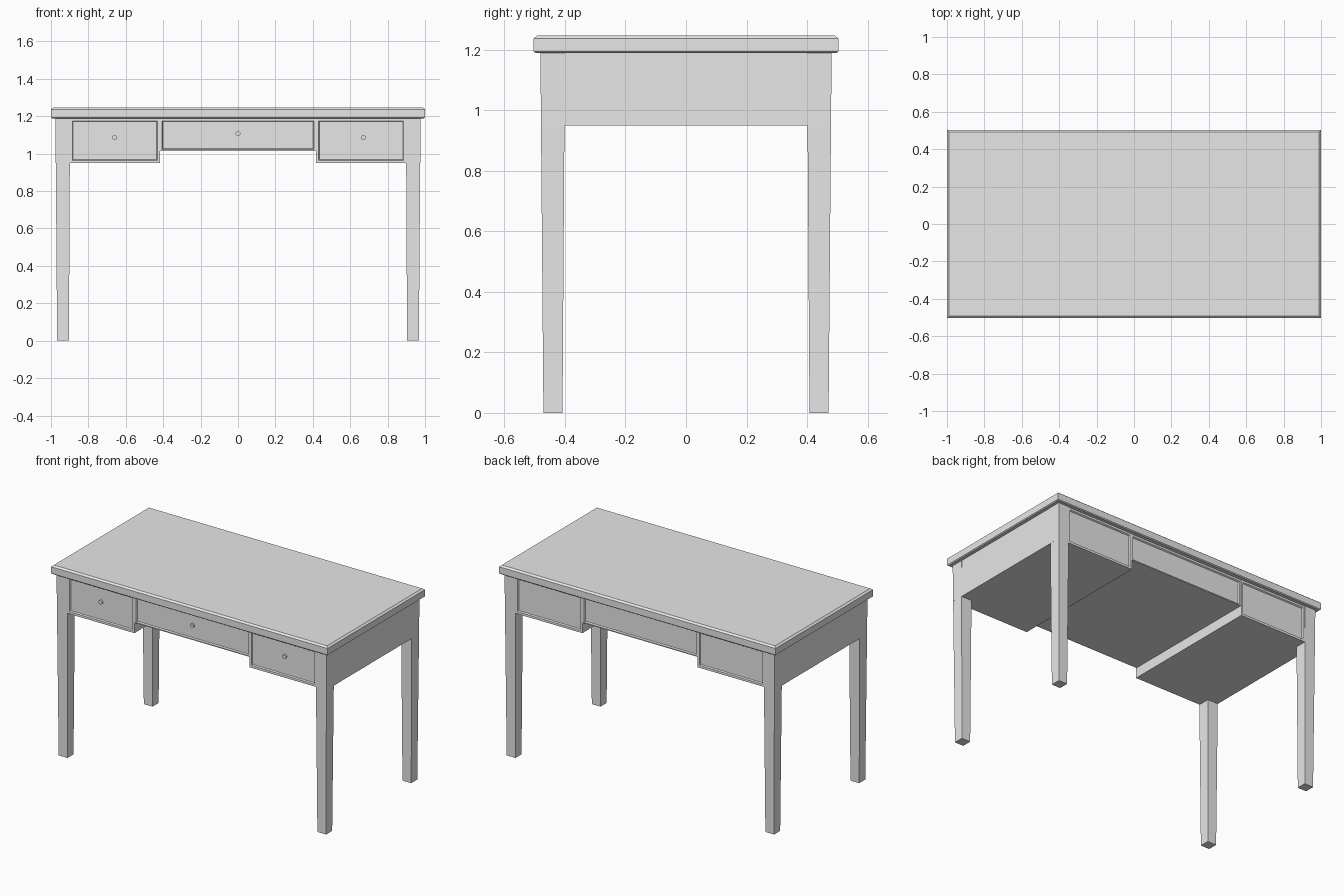
import bpy, bmesh, math
from mathutils import Matrix

if "Cube" in bpy.data.objects:
    bpy.data.objects.remove(bpy.data.objects["Cube"])

grey = bpy.data.materials.new("light_grey")
grey.diffuse_color = (0.8, 0.8, 0.8, 1)
grey.use_nodes = True
grey.node_tree.nodes["Principled BSDF"].inputs["Base Color"].default_value = grey.diffuse_color


def finish(bm, name):
    bmesh.ops.recalc_face_normals(bm, faces=bm.faces[:])
    me = bpy.data.meshes.new(name)
    bm.to_mesh(me)
    bm.free()
    me.materials.append(grey)
    ob = bpy.data.objects.new(name, me)
    bpy.context.collection.objects.link(ob)
    return ob


def loft(name, rings):
    """Closed solid through rectangles given as (x0, x1, y0, y1, z)."""
    bm = bmesh.new()
    loops = [[bm.verts.new(p) for p in ((a, c, z), (b, c, z), (b, d, z), (a, d, z))]
             for a, b, c, d, z in rings]
    for lo, hi in zip(loops, loops[1:]):
        for i in range(4):
            j = (i + 1) % 4
            bm.faces.new((lo[i], lo[j], hi[j], hi[i]))
    bm.faces.new(loops[0])
    bm.faces.new(loops[-1])
    return finish(bm, name)


def drawer_case(name, outer, panel, y, recess=0.008, slope=0.005):
    """Box with a sunken drawer panel on the front and back; rects are x0, x1, z0, z1."""
    bm = bmesh.new()
    rim = {}

    def ring(rect, yy):
        a, b, c, d = rect
        return [bm.verts.new(p) for p in ((a, yy, c), (b, yy, c), (b, yy, d), (a, yy, d))]

    def bridge(p, q):
        for i in range(4):
            j = (i + 1) % 4
            bm.faces.new((p[i], p[j], q[j], q[i]))

    a, b, c, d = panel
    floor = (a + slope, b - slope, c + slope, d - slope)
    for s in (-1, 1):
        rim[s] = ring(outer, s * y)
        edge = ring(panel, s * y)
        sunk = ring(floor, s * (y - recess))
        bridge(rim[s], edge)
        bridge(edge, sunk)
        bm.faces.new(sunk)
    bridge(rim[-1], rim[1])
    return finish(bm, name)


# Table top with a small chamfer around the upper edge
loft("table_top", [(-0.994, 0.994, -0.497, 0.497, 1.189),
                   (-1, 1, -0.503, 0.503, 1.194),
                   (-1, 1, -0.503, 0.503, 1.237),
                   (-0.988, 0.988, -0.491, 0.491, 1.247)])

# Four tapered legs
for sx, side in ((-1, "left"), (1, "right")):
    for sy, end in ((-1, "front"), (1, "back")):
        rings = [(0.904, 0.967, 0.408, 0.471, 0.0), (0.898, 0.976, 0.400, 0.481, 1.19)]
        loft(f"{end}_{side}_leg",
             [(sx * a, sx * b, sy * c, sy * d, z) for a, b, c, d, z in rings])

# Drawer cases: two deep ones at the sides, a shallow one between
for sx, side in ((-1, "left"), (1, "right")):
    xs = sorted((sx * 0.416, sx * 0.9745))
    ps = sorted((sx * 0.430, sx * 0.886))
    drawer_case(f"{side}_drawer_case", (*xs, 0.949, 1.19), (*ps, 0.964, 1.176), 0.477)
drawer_case("centre_drawer_case", (-0.416, 0.416, 1.015, 1.19),
            (-0.406, 0.406, 1.022, 1.176), 0.474)

# Small round knobs on the front drawers
for name, x, z, y in (("left_knob", -0.66, 1.086, -0.474),
                      ("centre_knob", 0.0, 1.108, -0.471),
                      ("right_knob", 0.67, 1.086, -0.474)):
    bm = bmesh.new()
    bmesh.ops.create_cone(bm, cap_ends=True, segments=16, radius1=0.013, radius2=0.013,
                          depth=0.014,
                          matrix=Matrix.Translation((x, y, z)) @ Matrix.Rotation(math.pi / 2, 4, 'X'))
    finish(bm, name)
